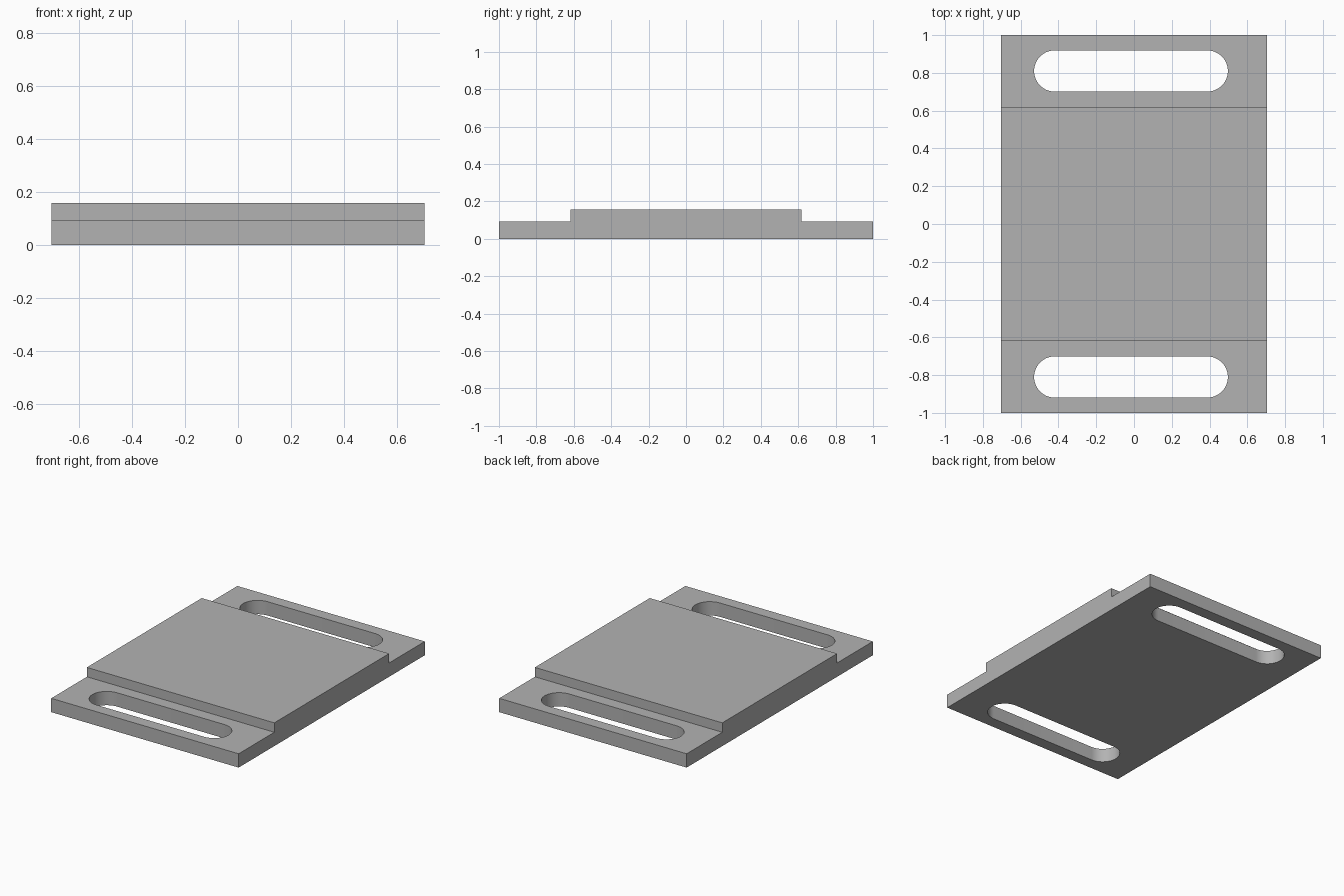
import bpy, bmesh, math
from mathutils import Vector

default = bpy.data.objects.get("Cube")
if default:
    bpy.data.objects.remove(default, do_unlink=True)

HALF_X, HALF_Y = 0.705, 1.0
PAD_Y = 0.617                 # half length of the raised pad
FLANGE_Z, TOP_Z = 0.094, 0.158
SLOT_X, SLOT_Y = -0.016, 0.81
SLOT_R, SLOT_HALF = 0.109, 0.404
ARC_STEPS = 24

grey = bpy.data.materials.new("plain grey")
grey.use_nodes = True
colour = (0.45, 0.45, 0.45, 1)
grey.diffuse_color = colour
grey.node_tree.nodes["Principled BSDF"].inputs["Base Color"].default_value = colour


def extrude_profile(name, points, direction):
    """Fill a closed outline and extrude it into a solid."""
    bm = bmesh.new()
    face = bm.faces.new([bm.verts.new(p) for p in points])
    result = bmesh.ops.extrude_face_region(bm, geom=[face])
    moved = [g for g in result["geom"] if isinstance(g, bmesh.types.BMVert)]
    bmesh.ops.translate(bm, verts=moved, vec=Vector(direction))
    bmesh.ops.recalc_face_normals(bm, faces=bm.faces)
    mesh = bpy.data.meshes.new(name)
    bm.to_mesh(mesh)
    bm.free()
    mesh.materials.append(grey)
    obj = bpy.data.objects.new(name, mesh)
    bpy.context.collection.objects.link(obj)
    return obj


def slot_outline(y):
    """Stadium outline: two half circles joined by straight sides."""
    points = []
    for side in (1, -1):
        for i in range(ARC_STEPS + 1):
            a = side * math.pi / 2 - math.pi / 2 + math.pi * (i / ARC_STEPS - 0.5)
            a += math.pi / 2 * (1 - side) + (math.pi if side < 0 else 0)
            a = math.pi * (i / ARC_STEPS - 0.5) + (0 if side > 0 else math.pi)
            points.append((SLOT_X + side * SLOT_HALF + SLOT_R * math.cos(a),
                           y + SLOT_R * math.sin(a), -0.1))
    return points


# Stepped plate: side profile swept across the width
half = [(HALF_Y, 0), (HALF_Y, FLANGE_Z), (PAD_Y, FLANGE_Z), (PAD_Y, TOP_Z)]
profile = half + [(-y, z) for y, z in reversed(half)]
plate = extrude_profile("stepped_plate", [(-HALF_X, y, z) for y, z in profile],
                        (2 * HALF_X, 0, 0))
bpy.context.view_layer.objects.active = plate
plate.select_set(True)

# Rounded slots through both end flanges
for y in (-SLOT_Y, SLOT_Y):
    cutter = extrude_profile("slot_cutter", slot_outline(y), (0, 0, 0.4))
    cutter.hide_render = True
    cut = plate.modifiers.new("slot", 'BOOLEAN')
    cut.operation = 'DIFFERENCE'
    cut.solver = 'EXACT'
    cut.object = cutter
    bpy.ops.object.modifier_apply(modifier=cut.name)
    bpy.data.objects.remove(cutter, do_unlink=True)

bpy.ops.object.shade_smooth_by_angle(angle=math.radians(30))
